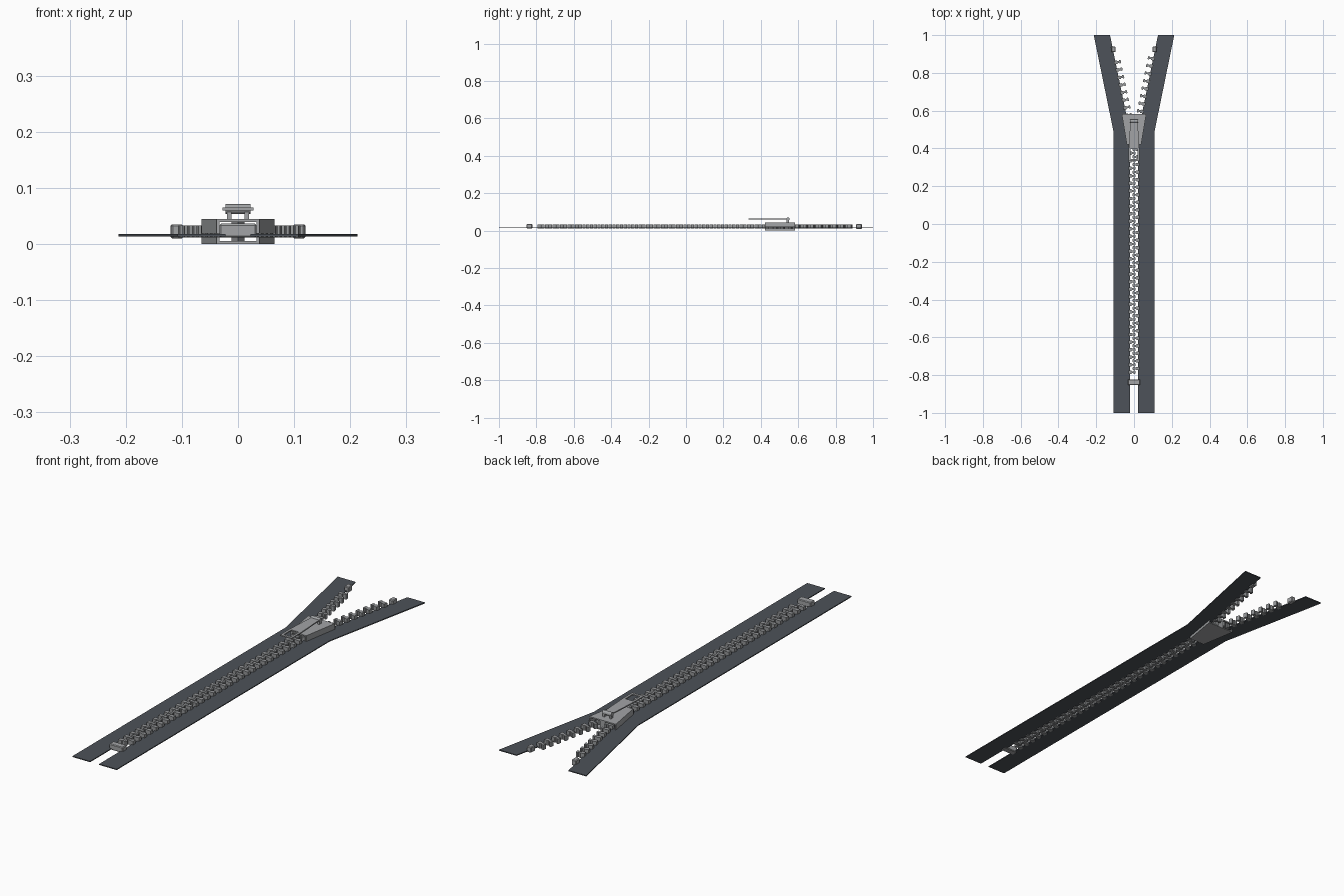
import bpy, bmesh, math
from mathutils import Matrix, Vector

if "Cube" in bpy.data.objects:
    bpy.data.objects.remove(bpy.data.objects["Cube"])

def material(name, rgb):
    m = bpy.data.materials.new(name)
    m.diffuse_color = (*rgb, 1)
    m.use_nodes = True
    m.node_tree.nodes["Principled BSDF"].inputs["Base Color"].default_value = m.diffuse_color
    return m

FABRIC = material("dark slate fabric", (0.075, 0.085, 0.1))
TEETH = material("tooth metal", (0.30, 0.31, 0.32))
METAL = material("slider metal", (0.36, 0.37, 0.38))

BEND, SLOPE, INNER, OUTER = 0.487, 0.105 / 0.513, 0.022, 0.108
ANGLE = math.atan(SLOPE)

def edge_x(y):
    """Distance of the tape's inner edge from the centre line."""
    return INNER + max(0, y - BEND) * SLOPE

def prism(bm, pts, z0, z1, mat=Matrix()):
    """Extrude a flat outline from z0 to z1."""
    lo = [bm.verts.new(mat @ Vector((x, y, z0))) for x, y in pts]
    hi = [bm.verts.new(mat @ Vector((x, y, z1))) for x, y in pts]
    n = len(pts)
    bm.faces.new(lo[::-1])
    bm.faces.new(hi)
    for i in range(n):
        j = (i + 1) % n
        bm.faces.new((lo[i], lo[j], hi[j], hi[i]))

def rect(x0, x1, y0, y1):
    return [(x0, y0), (x1, y0), (x1, y1), (x0, y1)]

def finish(name, bm, mat, bevel=0):
    bmesh.ops.recalc_face_normals(bm, faces=bm.faces)
    me = bpy.data.meshes.new(name)
    bm.to_mesh(me)
    bm.free()
    me.materials.append(mat)
    ob = bpy.data.objects.new(name, me)
    bpy.context.collection.objects.link(ob)
    if bevel:
        b = ob.modifiers.new("bevel", 'BEVEL')
        b.width, b.segments = bevel, 1
    return ob

# Tooth outline: clamp on the tape, narrow neck, wider head (x points inward)
half = [(-0.008, 0.009), (0.009, 0.009), (0.012, 0.005), (0.019, 0.005),
        (0.021, 0.009), (0.027, 0.009), (0.029, 0.006)]
tooth = half + [(x, -y) for x, y in half[::-1]]

for side, label in ((-1, "left"), (1, "right")):
    # Tape, bent outward above the slider
    bm = bmesh.new()
    spread = (1 - BEND) * SLOPE
    prism(bm, [(side * x, y) for x, y in (
        (INNER, -1), (OUTER, -1), (OUTER, BEND), (OUTER + spread, 1),
        (INNER + spread, 1), (INNER, BEND))], 0.0135, 0.0175)
    finish(label + "_tape", bm, FABRIC)

    # Teeth, staggered by half a pitch between sides
    bm = bmesh.new()
    for i in range(42):
        y = -0.785 + i * 0.04 + (0.02 if side > 0 else 0)
        m = Matrix.Translation((side * edge_x(y), y, 0))
        if y > BEND:
            m = m @ Matrix.Rotation(-side * ANGLE, 4, 'Z')
        prism(bm, tooth, 0.011, 0.033, m @ Matrix.Diagonal((-side, 1, 1, 1)))
    finish(label + "_teeth", bm, TEETH)

    # Top stop
    bm = bmesh.new()
    m = (Matrix.Translation((side * 0.109, 0.925, 0))
         @ Matrix.Rotation(-side * ANGLE * 0.3, 4, 'Z'))
    prism(bm, rect(-0.011, 0.011, -0.015, 0.015), 0.010, 0.035, m)
    finish(label + "_top_stop", bm, METAL, 0.003)

# Bottom stop
bm = bmesh.new()
prism(bm, rect(-0.033, 0.033, -0.852, -0.822), 0.011, 0.036)
finish("bottom_stop", bm, METAL, 0.003)

# Slider body: two tapered plates, side flanges and the centre wedge
plate = [(-0.038, 0.422), (0.038, 0.422), (0.065, 0.582), (-0.065, 0.582)]
bm = bmesh.new()
prism(bm, plate, 0, 0.005)
prism(bm, plate, 0.039, 0.0445)
for s in (-1, 1):
    wall = [(s * x, y) for x, y in
            ((0.033, 0.422), (0.038, 0.422), (0.065, 0.582), (0.060, 0.582))]
    prism(bm, wall, 0.005, 0.012)
    prism(bm, wall, 0.019, 0.039)
prism(bm, [(0, 0.53), (0.012, 0.582), (-0.012, 0.582)], 0.005, 0.039)
finish("slider_body", bm, METAL)

# Bail: two posts and a round crossbar
bm = bmesh.new()
for s in (-1, 1):
    prism(bm, rect(s * 0.016 - 0.004, s * 0.016 + 0.004, 0.538, 0.552), 0.044, 0.063)
bmesh.ops.create_cone(bm, cap_ends=True, segments=12, radius1=0.009, radius2=0.009,
                      depth=0.044, matrix=Matrix.Translation((0, 0.545, 0.062))
                      @ Matrix.Rotation(math.pi / 2, 4, 'Y'))
finish("slider_bail", bm, METAL)

# Pull tab: rounded plate with an open frame at the free end
bm = bmesh.new()
arc = [(0.02 * math.cos(a), 0.535 + 0.018 * math.sin(a))
       for a in (math.pi * k / 8 for k in range(9))]
prism(bm, [(-0.028, 0.398), (0.028, 0.398)] + arc, 0.060, 0.065)
prism(bm, rect(-0.028, -0.018, 0.345, 0.398), 0.060, 0.065)
prism(bm, rect(0.018, 0.028, 0.345, 0.398), 0.060, 0.065)
prism(bm, rect(-0.018, 0.018, 0.334, 0.345), 0.060, 0.065)
prism(bm, rect(-0.028, -0.018, 0.334, 0.345), 0.060, 0.065)
prism(bm, rect(0.018, 0.028, 0.334, 0.345), 0.060, 0.065)
finish("pull_tab", bm, METAL)
